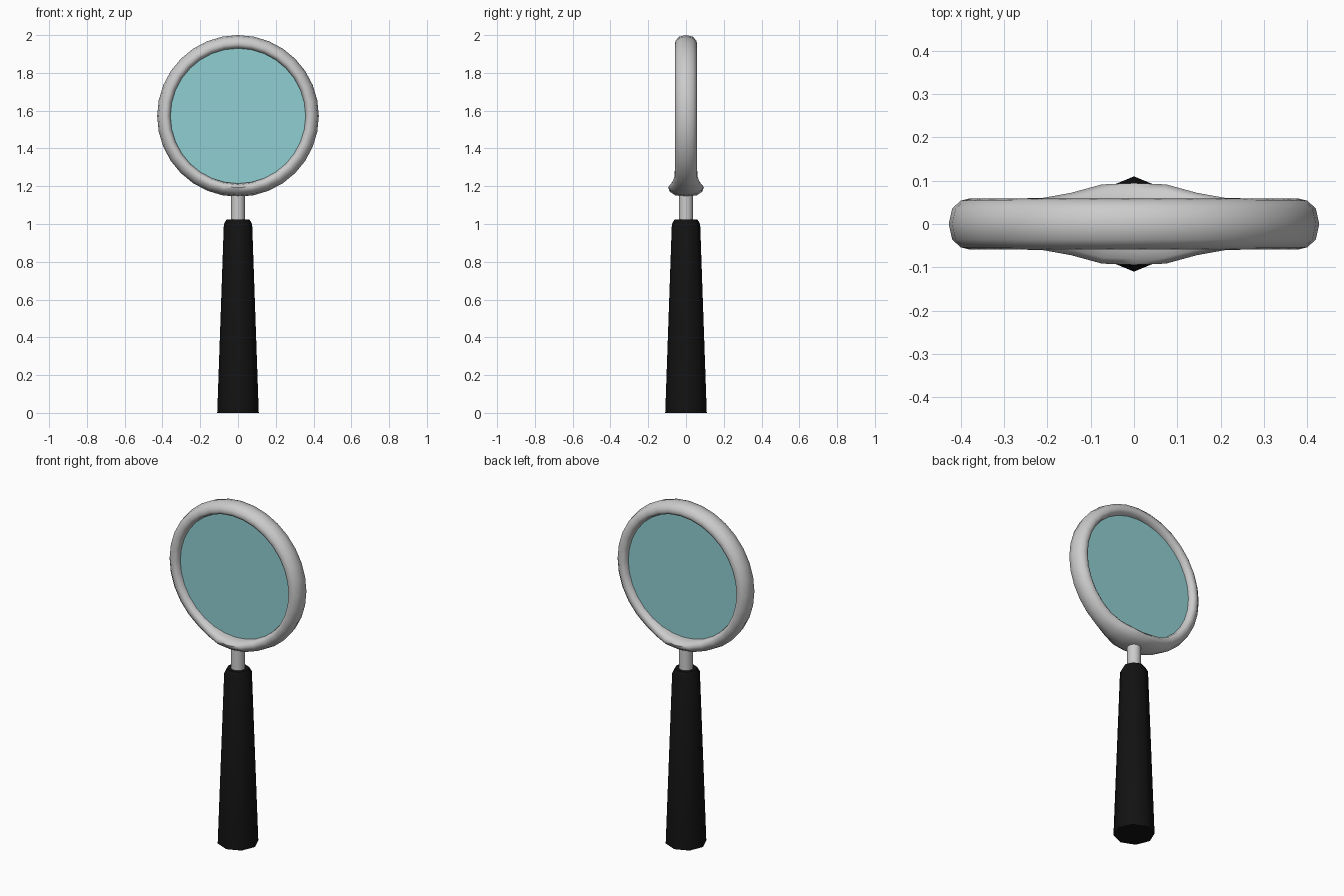
import bpy, bmesh, math

if "Cube" in bpy.data.objects:
    bpy.data.objects.remove(bpy.data.objects["Cube"])

RING_Z = 1.572      # centre height of the ring
SEG = 32


def finish(name, bm, smooth_deg, color=None):
    bmesh.ops.recalc_face_normals(bm, faces=bm.faces[:])
    mesh = bpy.data.meshes.new(name)
    bm.to_mesh(mesh)
    bm.free()
    ob = bpy.data.objects.new(name, mesh)
    bpy.context.collection.objects.link(ob)
    if color:
        mat = bpy.data.materials.new(name + "_colour")
        mat.diffuse_color = color
        mat.use_nodes = True
        mat.node_tree.nodes["Principled BSDF"].inputs["Base Color"].default_value = mat.diffuse_color
        mesh.materials.append(mat)
    bpy.ops.object.select_all(action='DESELECT')
    ob.select_set(True)
    bpy.context.view_layer.objects.active = ob
    bpy.ops.object.shade_smooth_by_angle(angle=math.radians(smooth_deg))
    return ob


def bridge(bm, loops, closed):
    """Join neighbouring vertex loops with quads."""
    n = len(loops[0])
    count = len(loops) if closed else len(loops) - 1
    for i in range(count):
        a, b = loops[i], loops[(i + 1) % len(loops)]
        for j in range(n):
            k = (j + 1) % n
            bm.faces.new((a[j], a[k], b[k], b[j]))


def lathe(name, profile, sides, smooth_deg, color=None, axis='Z', z=0.0):
    """Revolve (radius, height) points and cap both ends."""
    bm = bmesh.new()
    loops = []
    for r, h in profile:
        loop = []
        for i in range(sides):
            a = 2 * math.pi * i / sides
            u, v = r * math.cos(a), r * math.sin(a)
            loop.append(bm.verts.new((u, v, h + z) if axis == 'Z' else (u, h, v + z)))
        loops.append(loop)
    bridge(bm, loops, False)
    bm.faces.new(loops[0])
    bm.faces.new(loops[-1])
    return finish(name, bm, smooth_deg, color)


# handle: tapered octagonal grip with a chamfered top
lathe("handle", [(0.11, 0), (0.075, 1.0), (0.06, 1.025)], 8, 50, (0.006, 0.006, 0.006, 1))

# neck: thin rod between grip and ring
lathe("neck", [(0.037, 1.0), (0.037, 1.19)], 16, 40)

# lens: thin glass disc
lathe("lens", [(0.368, -0.025), (0.368, 0.025)], SEG, 40, (0.28, 0.62, 0.64, 1), 'Y', RING_Z)

# ring: rounded section swept round, flaring in depth where it meets the neck
half = [(0.357, 0.0), (0.358, 0.03), (0.364, 0.05), (0.38, 0.059), (0.40, 0.054), (0.42, 0.036)]
section = half + [(0.428, 0.0)] + [(r, -y) for r, y in reversed(half[1:])]
flare = {0: 1.6, 1: 1.55, 2: 1.22, 3: 1.02}
bm = bmesh.new()
loops = []
for i in range(SEG):
    a = 2 * math.pi * i / SEG - math.pi / 2
    f = flare.get(min(i, SEG - i), 1.0)
    loops.append([bm.verts.new((r * math.cos(a), y * f, RING_Z + r * math.sin(a)))
                  for r, y in section])
bridge(bm, loops, True)
finish("ring", bm, 60)
